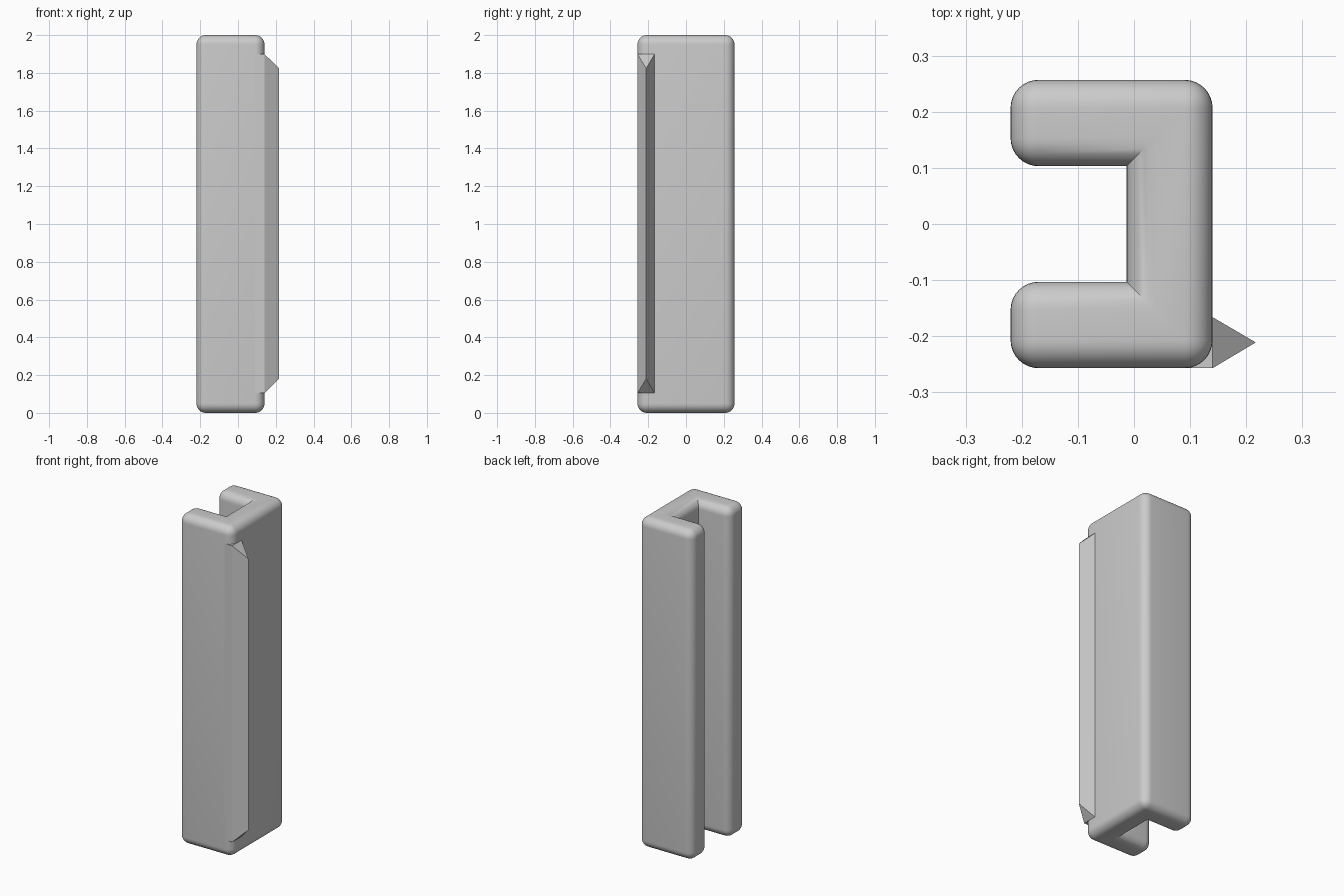
import bpy
import bmesh
from mathutils import Vector

cube = bpy.data.objects.get("Cube")
if cube:
    bpy.data.objects.remove(cube, do_unlink=True)

# One plain grey for everything
grey = bpy.data.materials.new("plain_grey")
grey.use_nodes = True
colour = (0.6, 0.6, 0.6, 1)
grey.diffuse_color = colour
grey.node_tree.nodes["Principled BSDF"].inputs["Base Color"].default_value = colour


def finish(name, bm):
    bmesh.ops.recalc_face_normals(bm, faces=bm.faces)
    mesh = bpy.data.meshes.new(name)
    bm.to_mesh(mesh)
    bm.free()
    obj = bpy.data.objects.new(name, mesh)
    bpy.context.collection.objects.link(obj)
    mesh.materials.append(grey)
    return obj


def prism(profile, bottom, top):
    bm = bmesh.new()
    face = bm.faces.new([bm.verts.new((x, y, bottom)) for x, y in profile])
    new = bmesh.ops.extrude_face_region(bm, geom=[face])["geom"]
    verts = [v for v in new if isinstance(v, bmesh.types.BMVert)]
    bmesh.ops.translate(bm, verts=verts, vec=(0, 0, top - bottom))
    bmesh.ops.recalc_face_normals(bm, faces=bm.faces)
    return bm


# Channel body: C-shaped section, every outward edge rounded
half = [(0.14, 0.257), (-0.22, 0.257), (-0.22, 0.103), (-0.013, 0.103)]
section = half + [(x, -y) for x, y in reversed(half)]
bm = prism(section, 0, 2)
convex = [e for e in bm.edges if e.is_convex]
bmesh.ops.bevel(bm, geom=convex, offset=0.05, offset_type='OFFSET',
                segments=8, profile=0.5, affect='EDGES', clamp_overlap=True)
body = finish("channel_body", bm)
bpy.context.view_layer.objects.active = body
body.select_set(True)
bpy.ops.object.shade_smooth_by_angle(angle=0.6)

# Corner rib: flat-sided block with a ridge that is shorter at both ends
rib_section = [(0.09, -0.257), (0.14, -0.257), (0.217, -0.211),
               (0.14, -0.166), (0.09, -0.166)]
bm = prism(rib_section, 0.105, 1.9)
for v in bm.verts:
    if v.co.x > 0.2:
        v.co.z += 0.076 if v.co.z < 1 else -0.076
# Split the ends so the ridge slopes begin at the block's outer face
for level in (0.105, 1.9):
    ends = [v for v in bm.verts if abs(v.co.z - level) < 0.01 and 0.13 < v.co.x < 0.2]
    bmesh.ops.connect_verts(bm, verts=ends)
finish("corner_rib", bm)
